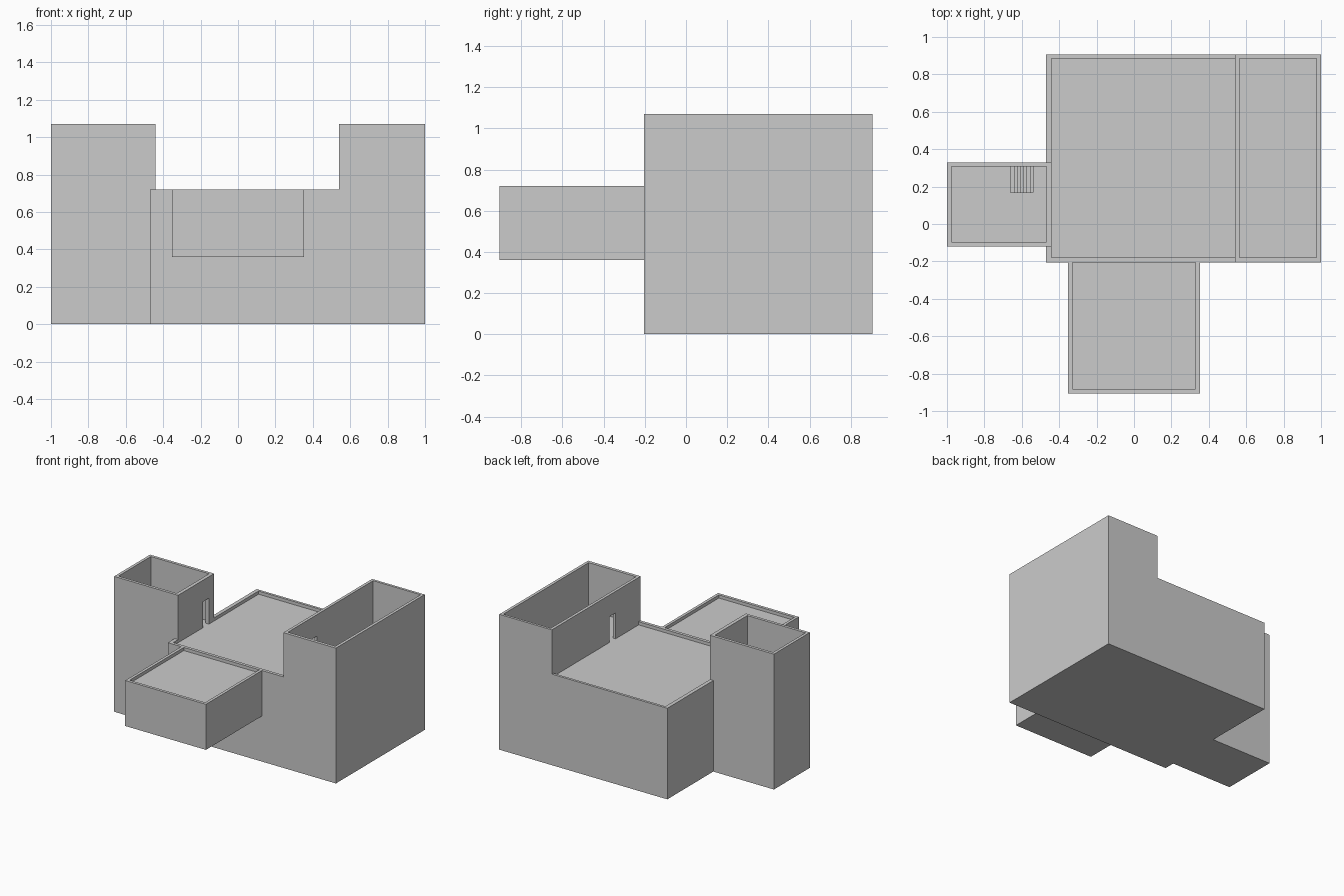
import bpy, bmesh

if "Cube" in bpy.data.objects:
    bpy.data.objects.remove(bpy.data.objects["Cube"])


def prism(name, profile, y0, y1):
    """Extrude an x-z outline from y0 to y1."""
    bm = bmesh.new()
    face = bm.faces.new([bm.verts.new((x, y0, z)) for x, z in profile])
    ext = bmesh.ops.extrude_face_region(bm, geom=[face])
    moved = [g for g in ext["geom"] if isinstance(g, bmesh.types.BMVert)]
    bmesh.ops.translate(bm, verts=moved, vec=(0, y1 - y0, 0))
    bmesh.ops.recalc_face_normals(bm, faces=bm.faces[:])
    mesh = bpy.data.meshes.new(name)
    bm.to_mesh(mesh)
    bm.free()
    obj = bpy.data.objects.new(name, mesh)
    bpy.context.collection.objects.link(obj)
    return obj


def box(name, x0, x1, y0, y1, z0, z1):
    return prism(name, [(x0, z0), (x1, z0), (x1, z1), (x0, z1)], y0, y1)


def cut(obj, cutter):
    mod = obj.modifiers.new("cut", 'BOOLEAN')
    mod.operation = 'DIFFERENCE'
    mod.solver = 'EXACT'
    mod.object = cutter
    bpy.context.view_layer.objects.active = obj
    bpy.ops.object.modifier_apply(modifier=mod.name)
    bpy.data.objects.remove(cutter)


ROOF, TOP, FLOOR = 0.72, 1.07, 0.695
DOOR = 0.90

# Main hall and right tower share one stepped outline
hall = prism("main_hall", [(-0.47, 0), (1, 0), (1, TOP), (0.54, TOP),
                           (0.54, ROOF), (-0.47, ROOF)], -0.205, 0.905)
cut(hall, box("tower_space", -1.1, -0.44, -0.12, 0.33, -0.1, 1.2))
cut(hall, box("roof_recess", -0.44, 0.54, -0.18, 0.885, FLOOR, 0.8))
cut(hall, box("right_room", 0.563, 0.977, -0.18, 0.885, FLOOR, 1.2))
cut(hall, box("right_door", 0.53, 0.57, 0.11, 0.185, FLOOR, DOOR))

# Left tower with open room, roof door and sunken stair
tower = box("left_tower", -1, -0.44, -0.12, 0.33, 0, TOP)
cut(tower, box("left_room", -0.977, -0.468, -0.097, 0.307, FLOOR, 1.2))
cut(tower, box("left_door", -0.49, -0.42, 0.19, 0.265, FLOOR, DOOR))
steps, run, rise = 7, 0.12 / 7, 0.02
outline = [(-0.54, 0.8), (-0.66, 0.8)]
for i in range(steps):
    z = FLOOR - rise * (steps - i)
    outline += [(-0.66 + run * i, z), (-0.66 + run * (i + 1), z)]
cut(tower, prism("stair_well", outline, 0.168, 0.307))

# Raised front wing with a low parapet
wing = box("front_wing", -0.353, 0.353, -0.905, -0.205, 0.36, ROOF)
cut(wing, box("wing_recess", -0.33, 0.33, -0.882, -0.1, FLOOR, 0.8))
